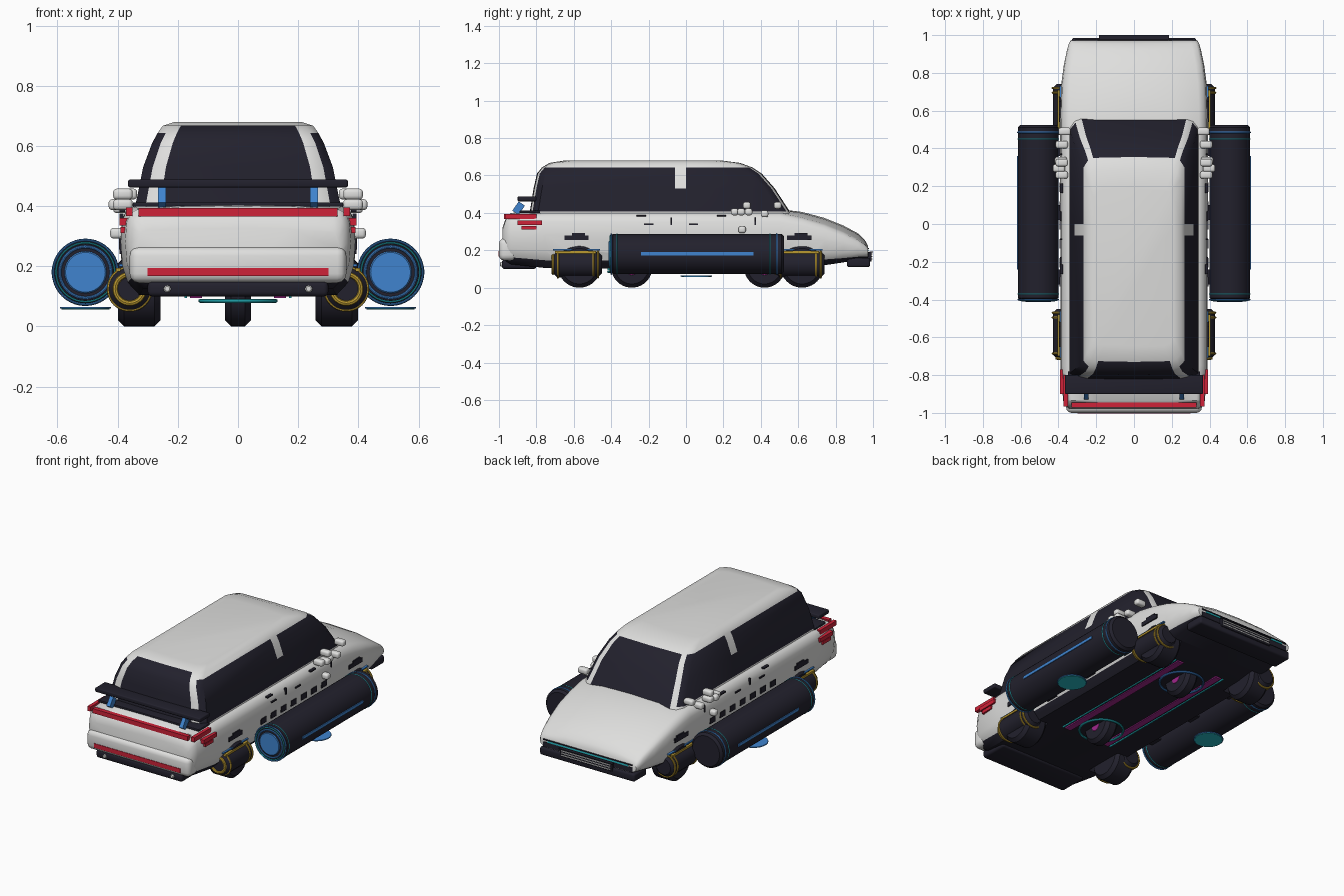
import bpy, bmesh, math
from mathutils import Vector, Matrix

cube = bpy.data.objects.get("Cube")
if cube:
    bpy.data.objects.remove(cube, do_unlink=True)


def material(name, r, g, b):
    m = bpy.data.materials.new(name)
    m.use_nodes = True
    m.diffuse_color = (r, g, b, 1)
    bsdf = next(n for n in m.node_tree.nodes if n.type == 'BSDF_PRINCIPLED')
    bsdf.inputs["Base Color"].default_value = (r, g, b, 1)
    return m


WHITE = material("white paint", .74, .74, .73)
DARK = material("dark charcoal", .016, .015, .026)
RED = material("red light", .62, .016, .04)
BLUE = material("blue glow", .05, .23, .62)
CYAN = material("cyan glow", .02, .5, .56)
GOLD = material("gold metal", .5, .32, .03)
MAGENTA = material("magenta glow", .35, .02, .26)


def finish(name, bm, mats):
    me = bpy.data.meshes.new(name)
    bmesh.ops.recalc_face_normals(bm, faces=bm.faces)
    bm.to_mesh(me)
    bm.free()
    ob = bpy.data.objects.new(name, me)
    bpy.context.collection.objects.link(ob)
    for m in mats:
        me.materials.append(m)
    smooth(ob)
    return ob


def smooth(ob):
    bpy.ops.object.select_all(action='DESELECT')
    ob.select_set(True)
    bpy.context.view_layer.objects.active = ob
    bpy.ops.object.shade_smooth_by_angle(angle=math.radians(40))


def box(name, x, y, z, mat, bevel=0):
    """Box from (low, high) ranges, with optional rounded edges."""
    bm = bmesh.new()
    bmesh.ops.create_cube(bm, size=1)
    for v in bm.verts:
        v.co = Vector([(a + b) / 2 + c * (b - a) for (a, b), c in zip((x, y, z), v.co)])
    if bevel:
        bmesh.ops.bevel(bm, geom=bm.edges[:], offset=bevel, segments=3, profile=.5, affect='EDGES')
    return finish(name, bm, [mat])


AXES = {'X': Matrix.Rotation(math.pi / 2, 4, 'Y'),
        'Y': Matrix.Rotation(-math.pi / 2, 4, 'X'),
        'Z': Matrix.Identity(4)}


def lathe(name, profile, centre, axis, mat):
    """Spin (radius, offset) points around an axis through the centre."""
    bm = bmesh.new()
    vs = [bm.verts.new((r, 0, h)) for r, h in profile]
    es = [bm.edges.new(p) for p in zip(vs, vs[1:])]
    bmesh.ops.spin(bm, geom=vs + es, cent=(0, 0, 0), axis=(0, 0, 1),
                   angle=2 * math.pi, steps=40)
    bmesh.ops.remove_doubles(bm, verts=bm.verts[:], dist=.0002)
    bm.transform(Matrix.Translation(centre) @ AXES[axis])
    return finish(name, bm, [mat])


def cylinder(name, r, length, centre, axis, mat, bevel=.004):
    h = length / 2
    return lathe(name, [(0, -h), (r - bevel, -h), (r, bevel - h), (r, h - bevel),
                        (r - bevel, h), (0, h)], centre, axis, mat)


def ring(name, r, tube, centre, axis, mat):
    pts = [(r + tube * math.cos(a * math.pi / 4), tube * math.sin(a * math.pi / 4))
           for a in range(9)]
    return lathe(name, pts, centre, axis, mat)


def loft(name, halves, mats, rule):
    """Skin half sections, mirrored over x; rule(row, segment) gives the colour slot."""
    bm = bmesh.new()
    m = len(halves[0])
    rows = []
    for half in halves:
        pts = half + [(-x, y, z) for x, y, z in half[-2:0:-1]]
        rows.append([bm.verts.new(p) for p in pts])
    n = len(rows[0])
    for r, (a, b) in enumerate(zip(rows, rows[1:])):
        for i in range(n):
            j = (i + 1) % n
            f = bm.faces.new((a[i], a[j], b[j], b[i]))
            f.material_index = rule(r, i if i < m - 1 else n - 1 - i)
    bm.faces.new(rows[0])
    bm.faces.new(rows[-1])
    return finish(name, bm, mats)


# Lower body: stations of y, half width, bottom, shoulder height, crown
STATIONS = [(-.98, .34, .16, .32, .005), (-.962, .362, .14, .365, .01), (-.935, .375, .125, .39, .01),
            (-.75, .39, .105, .40, .01), (0, .39, .1, .40, .01), (.5, .392, .1, .40, .02),
            (.62, .39, .105, .375, .03), (.74, .385, .12, .34, .033), (.84, .372, .135, .3, .033),
            (.92, .355, .15, .26, .03), (.955, .345, .155, .235, .022), (.972, .335, .16, .215, .01)]


def body_section(y, w, zb, zt, crown):
    h = zt - zb
    return [(0, y, zb), (.84 * w, y, zb), (.94 * w, y, zb + .14 * h), (.985 * w, y, zb + .32 * h),
            (w, y, zb + .6 * h), (.985 * w, y, zb + .84 * h), (.95 * w, y, zb + .95 * h),
            (.88 * w, y, zt), (.5 * w, y, zt + crown * .8), (0, y, zt + crown)]


body = loft("lower_body", [body_section(*s) for s in STATIONS], [WHITE, DARK],
            lambda r, s: 1 if s < 2 else 0)

# Wheel wells cut out of the body
WHEEL_Y = (-.58, .61)
for y in WHEEL_Y:
    for side in (-1, 1):
        cutter = cylinder("well_cutter", .13, .2, (side * .36, y, .09), 'X', WHITE)
        cutter.data.materials.append(DARK)
        for p in cutter.data.polygons:
            p.material_index = 1
        cutter.hide_render = True
        mod = body.modifiers.new("well", 'BOOLEAN')
        mod.operation, mod.solver, mod.object = 'DIFFERENCE', 'EXACT', cutter
        bpy.context.view_layer.objects.active = body
        bpy.ops.object.modifier_apply(modifier=mod.name)
        bpy.data.objects.remove(cutter, do_unlink=True)
smooth(body)

# Cabin: layers of height, rear y, front y, half width
LAYERS = [(.39, -.84, .565, .345), (.407, -.835, .555, .34), (.53, -.815, .475, .315), (.61, -.797, .405, .285),
          (.643, -.77, .355, .267), (.667, -.73, .29, .25), (.68, -.65, .19, .21)]


def cabin_section(z, rear, front, w):
    return [(0, rear, z), (.76 * w, rear + .004, z), (.9 * w, rear + .015, z), (w, rear + .045, z),
            (w, -.06, z), (w, 0, z), (w, front - .055, z), (.91 * w, front - .018, z),
            (.81 * w, front - .005, z), (0, front, z)]


def cabin_colour(layer, seg):
    if seg == 0:
        return int(layer <= 4)
    if seg == 8:
        return int(layer <= 3)
    if seg == 4:
        return int(layer == 1)
    return int(seg not in (1, 7) and 1 <= layer <= 3)


loft("cabin", [cabin_section(*l) for l in LAYERS], [WHITE, DARK], cabin_colour)

# Tail: bumper, light bars, spoiler
box("rear_bumper", (-.36, .36), (-1, -.9), (.145, .265), WHITE, .03)
box("rear_lip", (-.3, .3), (-.985, -.8), (.1, .15), DARK, .015)
box("lower_light_bar", (-.3, .3), (-1.003, -.99), (.168, .195), RED)
box("upper_light_bar", (-.33, .33), (-.972, -.945), (.366, .394), RED)
box("spoiler_blade", (-.365, .365), (-.9, -.8), (.462, .488), DARK, .006)
box("spoiler_shelf", (-.35, .35), (-.89, -.78), (.398, .412), DARK, .004)

# Nose: grille, light strip, bumper
box("front_bumper", (-.33, .33), (.86, .985), (.11, .16), DARK, .012)
box("grille", (-.18, .18), (.96, .992), (.14, .19), DARK, .004)
for i in range(3):
    z = .15 + i * .014
    box("grille_bar", (-.17, .17), (.988, .996), (z, z + .005), WHITE)
box("grille_top_rail", (-.185, .185), (.98, 1), (.188, .194), DARK)
box("nose_light_strip", (-.28, .28), (.96, .977), (.195, .205), CYAN)
box("nose_trim", (-.31, .31), (.96, .975), (.163, .194), DARK)
box("nose_lip", (-.31, .31), (.965, .979), (.206, .212), DARK)

# Underside hover rings and centre wheels
for y, glow in ((-.29, CYAN), (.42, BLUE)):
    cylinder("centre_wheel", .11, .085, (0, y, .11), 'X', DARK, .02)
    cylinder("centre_hub", .035, .088, (0, y, .1), 'X', MAGENTA)
    ring("hover_ring", .125, .007, (0, y, .085), 'Z', glow)

for s in (-1, 1):
    def sbox(name, x, y, z, mat, bevel=0):
        return box(name, sorted((s * x[0], s * x[1])), y, z, mat, bevel)

    sbox("underside_strip", (.12, .16), (-.42, .58), (.095, .104), MAGENTA)
    sbox("underside_line", (.17, .178), (-.42, .58), (.095, .104), CYAN)

    # Tail corner lights, exhausts and spoiler struts
    sbox("corner_light", (.35, .372), (-.965, -.8), (.367, .395), RED)
    sbox("side_light", (.365, .393), (-.9, -.77), (.335, .36), RED)
    sbox("side_light_small", (.365, .391), (-.88, -.8), (.31, .33), RED)
    cylinder("exhaust", .012, .04, (s * .235, -.975, .125), 'Y', WHITE)
    strut = sbox("spoiler_strut", (.24, .265), (-.02, .02), (-.03, .03), BLUE)
    strut.location = (0, -.895, .425)
    strut.rotation_euler.x = -.6

    # Wheels with a thruster beside each
    for y in WHEEL_Y:
        cylinder("wheel", .115, .14, (s * .328, y + .01, .115), 'X', DARK, .02)
        cylinder("wheel_thruster", .07, .26, (s * .36, y, .125), 'Y', DARK, .02)
        for dy in (-.105, .085, .11):
            ring("thruster_ring", .07, .006, (s * .36, y + dy, .125), 'Y', GOLD)
        ring("thruster_nozzle", .048, .009, (s * .36, y - .13, .125), 'Y', GOLD)
        sbox("thruster_rail", (.39, .405), (y - .12, y + .1), (.183, .195), GOLD)
        sbox("fender_line", (.38, .395), (y - .13, y + .12), (.2, .207), BLUE)
        sbox("fender_vent", (.38, .396), (y - .07, y + .06), (.255, .28), DARK)
        sbox("fender_vent_top", (.38, .396), (y - .03, y + .04), (.28, .292), DARK)

    # Side pod with glowing rings, nozzle, strip and hover disc
    px, pz = s * .507, .18
    cylinder("side_pod", .108, .93, (px, .06, pz), 'Y', DARK, .014)
    ring("pod_edge_ring", .107, .004, (px, -.4, pz), 'Y', BLUE)
    ring("pod_fine_rear_ring", .098, .003, (px, -.405, pz), 'Y', CYAN)
    ring("pod_inner_ring", .085, .005, (px, -.405, pz), 'Y', BLUE)
    cylinder("pod_nozzle", .07, .01, (px, -.409, pz), 'Y', BLUE)
    ring("pod_front_ring", .107, .005, (px, .485, pz), 'Y', BLUE)
    for y in (-.37, .45):
        ring("pod_fine_ring", .107, .003, (px, y, pz), 'Y', CYAN)
    sbox("pod_strip", (.61, .619), (-.24, .36), (.172, .19), BLUE)
    cylinder("hover_disc", .085, .006, (px, .055, .062), 'Z', BLUE, .001)
    cylinder("hover_disc_underside", .08, .004, (px, .055, .0585), 'Z', CYAN, .001)
    for y in (-.28, .06, .4):
        sbox("pod_mount", (.36, .43), (y - .04, y + .04), (.15, .21), DARK)

    # White canisters by the windscreen base
    for y, z, x in ((.26, .405, .385), (.295, .405, .4), (.335, .405, .39), (.42, .395, .385),
                    (.49, .44, .37), (.3, .31, .395), (.325, .44, .385)):
        sbox("canister", (x - .035, x + .03), (y - .02, y + .02), (z - .018, z + .018), WHITE, .012)

    # Door handles, seams and lower trim blocks
    for y, z in ((-.24, .38), (-.2, .335), (.04, .335), (.19, .38)):
        sbox("door_handle", (.375, .393), (y - .025, y + .025), (z, z + .008), DARK)
    for y in (-.08, .37):
        sbox("door_seam", (.38, .393), (y - .004, y + .004), (.335, .375), DARK)
    for i in range(7):
        y = -.33 + i * .1
        sbox("trim_block", (.38, .394), (y, y + .05), (.24, .275), DARK)
